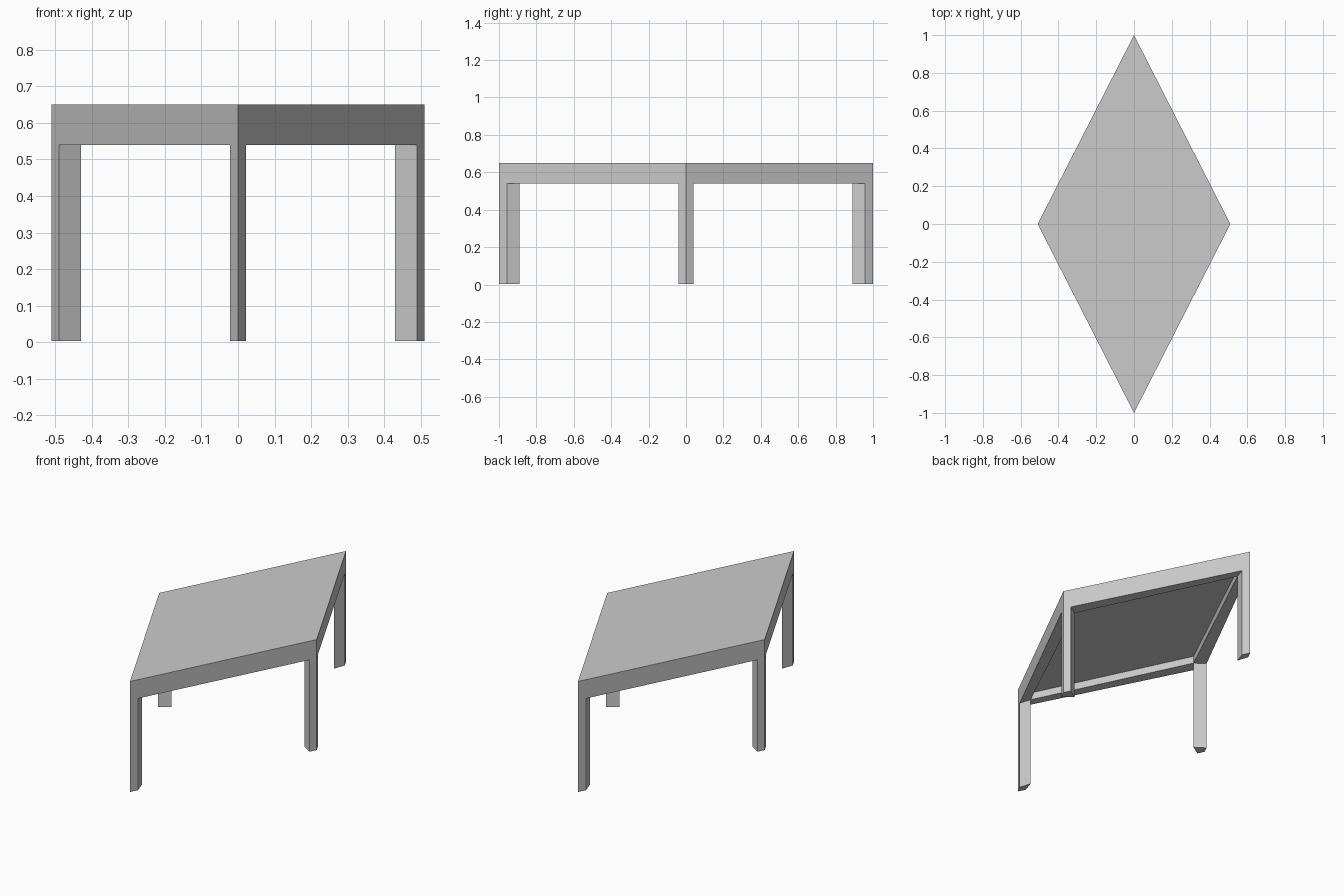
import bpy, bmesh

if "Cube" in bpy.data.objects:
    bpy.data.objects.remove(bpy.data.objects["Cube"])

OUT_X, OUT_Y = 0.51, 1.0      # outer rhombus half sizes
IN_X, IN_Y = 0.43, 0.89       # inner rhombus half sizes
Z_FOOT, Z_APRON, Z_PANEL, Z_TOP = 0.003, 0.54, 0.583, 0.65


def rhombus(hx, hy):
    return [(hx, 0), (0, hy), (-hx, 0), (0, -hy)]


def loft(name, rings):
    """Join rings of (outline, z) with side walls and cap both ends."""
    bm = bmesh.new()
    loops = [[bm.verts.new((x, y, z)) for x, y in pts] for pts, z in rings]
    n = len(loops[0])
    for a, b in zip(loops, loops[1:]):
        for i in range(n):
            j = (i + 1) % n
            bm.faces.new((a[i], a[j], b[j], b[i]))
    bm.faces.new(loops[0])
    bm.faces.new(loops[-1])
    bmesh.ops.recalc_face_normals(bm, faces=bm.faces)
    mesh = bpy.data.meshes.new(name)
    bm.to_mesh(mesh)
    bm.free()
    obj = bpy.data.objects.new(name, mesh)
    bpy.context.collection.objects.link(obj)
    return obj


# Table top with apron: top, outer wall, apron underside, inner wall, recessed panel
outer, inner = rhombus(OUT_X, OUT_Y), rhombus(IN_X, IN_Y)
loft("table_top", [(outer, Z_TOP), (outer, Z_APRON), (inner, Z_APRON), (inner, Z_PANEL)])

# Kite-section legs filling the corners, mirrored to opposite sides
for side, s in (("right", 1), ("left", -1)):
    kite = [(s * OUT_X, 0), (s * 0.49, 0.04), (s * IN_X, 0), (s * 0.49, -0.04)]
    loft(side + "_leg", [(kite, Z_FOOT), (kite, Z_APRON)])
for side, s in (("back", 1), ("front", -1)):
    kite = [(0, s * OUT_Y), (0.022, s * 0.957), (0, s * IN_Y), (-0.022, s * 0.957)]
    loft(side + "_leg", [(kite, Z_FOOT), (kite, Z_APRON)])
